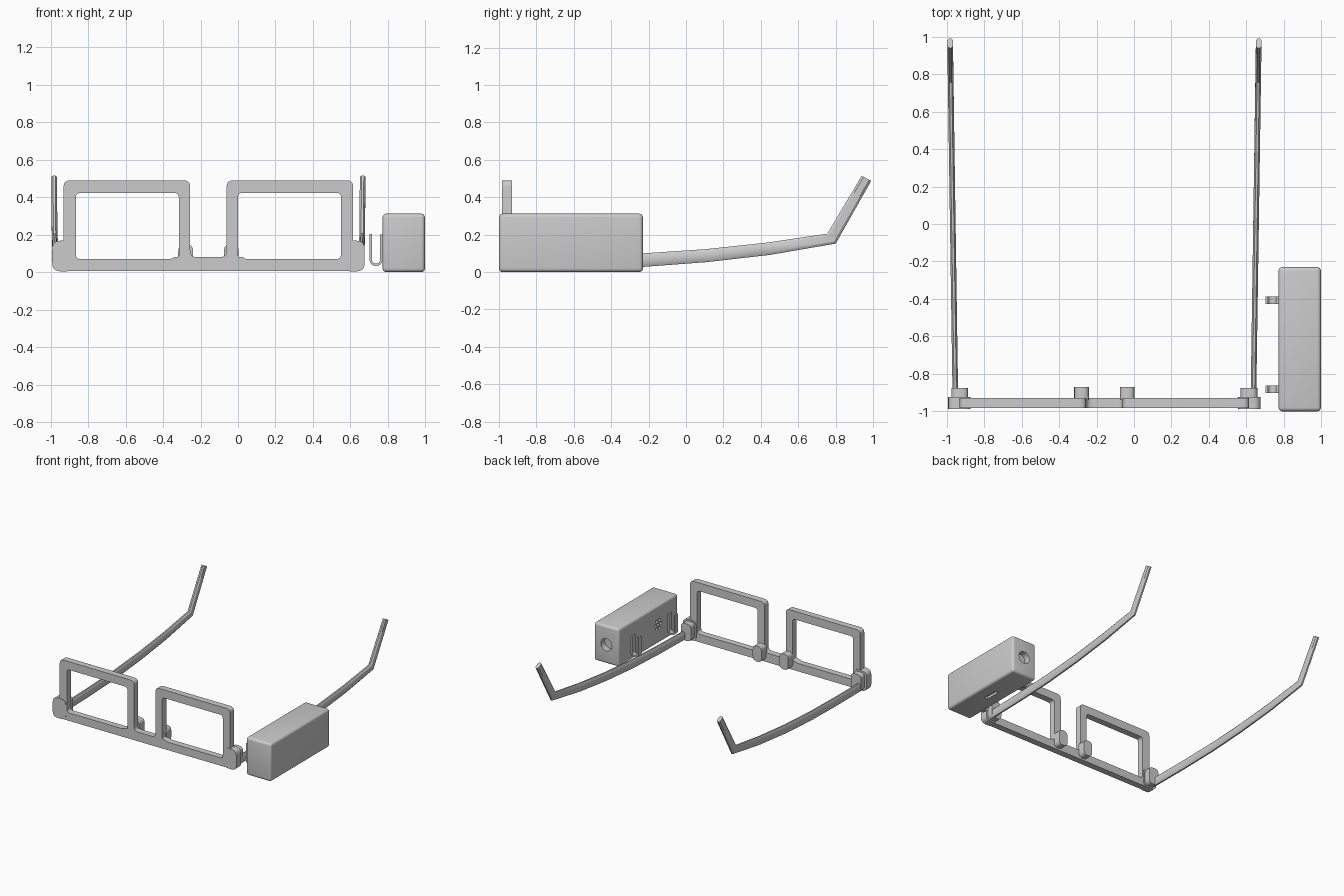
import bpy, bmesh, math
from mathutils import Vector

if "Cube" in bpy.data.objects:
    bpy.data.objects.remove(bpy.data.objects["Cube"], do_unlink=True)

grey = bpy.data.materials.new("plain_grey")
grey.use_nodes = True
grey.diffuse_color = (0.6, 0.6, 0.6, 1)
grey.node_tree.nodes["Principled BSDF"].inputs["Base Color"].default_value = (0.6, 0.6, 0.6, 1)

MID = -0.158   # centre line of the glasses in x


def select(ob):
    bpy.ops.object.select_all(action='DESELECT')
    ob.select_set(True)
    bpy.context.view_layer.objects.active = ob


def finish(ob):
    ob.data.materials.clear()
    ob.data.materials.append(grey)
    select(ob)
    bpy.ops.object.shade_smooth_by_angle(angle=math.radians(35))
    return ob


def from_bmesh(name, bm):
    bmesh.ops.recalc_face_normals(bm, faces=bm.faces)
    me = bpy.data.meshes.new(name)
    bm.to_mesh(me)
    bm.free()
    ob = bpy.data.objects.new(name, me)
    bpy.context.collection.objects.link(ob)
    return ob


def rounded(points, radius, steps=5):
    """Polygon with every corner rounded."""
    out, n = [], len(points)
    for i in range(n):
        p = Vector(points[i])
        a, b = Vector(points[i - 1]) - p, Vector(points[(i + 1) % n]) - p
        r = min(radius, a.length * 0.45, b.length * 0.45)
        a, b = p + a.normalized() * r, p + b.normalized() * r
        for k in range(steps + 1):
            t = k / steps
            out.append(a * (1 - t) ** 2 + p * 2 * t * (1 - t) + b * t * t)
    return out


def rect(x0, x1, z0, z1):
    return [(x0, z0), (x1, z0), (x1, z1), (x0, z1)]


def plate(name, outlines, y0, y1, bevel=0.0):
    """Fill outlines (x, z), holes included, and extrude them along y."""
    cu = bpy.data.curves.new(name, 'CURVE')
    cu.dimensions, cu.fill_mode = '2D', 'BOTH'
    cu.extrude = (y1 - y0) / 2
    for line in outlines:
        sp = cu.splines.new('POLY')
        sp.points.add(len(line) - 1)
        for pt, (x, z) in zip(sp.points, line):
            pt.co = (x, z, 0, 1)
        sp.use_cyclic_u = True
    ob = bpy.data.objects.new(name, cu)
    bpy.context.collection.objects.link(ob)
    ob.location.y = (y0 + y1) / 2
    ob.rotation_euler.x = math.pi / 2
    select(ob)
    bpy.ops.object.convert(target='MESH')
    bpy.ops.object.transform_apply(location=True, rotation=True, scale=True)
    ob = bpy.context.object
    bm = bmesh.new()
    bm.from_mesh(ob.data)
    bmesh.ops.remove_doubles(bm, verts=bm.verts, dist=0.0003)
    bmesh.ops.recalc_face_normals(bm, faces=bm.faces)
    bm.to_mesh(ob.data)
    bm.free()
    return finish(ob)


def box(name, lo, hi):
    bm = bmesh.new()
    bmesh.ops.create_cube(bm, size=1)
    for v in bm.verts:
        v.co = [l + (c + 0.5) * (h - l) for l, h, c in zip(lo, hi, v.co)]
    return from_bmesh(name, bm)


def rod(name, centre, radius, depth, axis):
    bm = bmesh.new()
    bmesh.ops.create_cone(bm, cap_ends=True, segments=24, radius1=radius,
                          radius2=radius, depth=depth)
    ob = from_bmesh(name, bm)
    ob.location = centre
    ob.rotation_euler = Vector(axis).to_track_quat('Z', 'Y').to_euler()
    return ob


# Front frame: one outline with two lens openings
half = [(0.097, 0.08), (0.097, 0.49), (0.773, 0.49), (0.773, 0.005)]
outer = [(MID + u, z) for u, z in half] + [(MID - u, z) for u, z in reversed(half)]
opening = [(0.158, 0.08), (0.185, 0.08), (0.2, 0.07), (0.708, 0.07), (0.708, 0.423), (0.158, 0.423)]
holes = [rounded([(MID + s * u, z) for u, z in opening], 0.025) for s in (1, -1)]
plate("front_frame", [rounded(outer, 0.035)] + holes, -0.983, -0.93)


def temple(name, s):
    """Chamfered arm swept back along pairs of top and bottom points (y, z)."""
    stations = [((-0.9, 0.085), (-0.9, 0.015)), ((-0.55, 0.09), (-0.55, 0.018)),
                ((-0.23, 0.1), (-0.225, 0.028)), ((0.1, 0.122), (0.11, 0.053)),
                ((0.43, 0.157), (0.45, 0.092)), ((0.755, 0.205), (0.8, 0.152)),
                ((0.94, 0.515), (0.99, 0.487))]
    section = [(0.4, 0), (1, 0.2), (1, 0.8), (0.4, 1)]
    section += [(-w, t) for w, t in reversed(section)]
    bm = bmesh.new()
    rings = []
    for top, bottom in stations:
        x = MID + s * (0.796 + 0.015 * (top[0] + 0.9))
        ring = []
        for w, t in section:
            y, z = Vector(top).lerp(Vector(bottom), t)
            ring.append(bm.verts.new((x + w * 0.015, y, z)))
        rings.append(ring)
    for a, b in zip(rings, rings[1:]):
        for i in range(len(a)):
            bm.faces.new((a[i - 1], a[i], b[i], b[i - 1]))
    bm.faces.new(rings[0])
    bm.faces.new(rings[-1])
    finish(from_bmesh(name, bm))


# Paired parts on both sides of the glasses
for side, s in (("left", 1), ("right", -1)):
    def block(part, u0, u1, z0, z1, y0, y1, r):
        x0, x1 = sorted((MID + s * u0, MID + s * u1))
        plate(side + "_" + part, [rounded(rect(x0, x1, z0, z1), r)], y0, y1)
    block("end_piece", 0.714, 0.834, 0.004, 0.168, -0.987, -0.924, 0.045)
    block("hinge", 0.727, 0.817, 0.015, 0.155, -0.926, -0.876, 0.035)
    block("nose_pad", 0.082, 0.161, 0.02, 0.147, -0.94, -0.87, 0.035)
    temple(side + "_temple", s)

# Side module: rounded case with recesses cut into it
case = box("module_case", (0.772, -1, 0), (0.998, -0.23, 0.312))
bev = case.modifiers.new("round", 'BEVEL')
bev.width, bev.segments = 0.02, 4
cutters = [rod("lens_cutter", (0.885, -0.23, 0.156), 0.05, 0.1, (0, 1, 0)),
           box("port_cutter", (0.87, -0.68, -0.02), (0.9, -0.555, 0.02))]
spots = [(0, 0)] + [(0.038 * math.cos(k * math.pi / 3), 0.038 * math.sin(k * math.pi / 3))
                    for k in range(6)]
for dy, dz in spots:
    cutters.append(rod("vent_cutter", (0.772, -0.74 + dy, 0.156 + dz), 0.012, 0.04, (1, 0, 0)))
for cutter in cutters:
    cut = case.modifiers.new("cut", 'BOOLEAN')
    cut.operation, cut.object, cut.solver = 'DIFFERENCE', cutter, 'EXACT'
    cutter.hide_render = True
select(case)
for name in [m.name for m in case.modifiers]:
    bpy.ops.object.modifier_apply(modifier=name)
for cutter in cutters:
    bpy.data.objects.remove(cutter, do_unlink=True)
finish(case)

# U-shaped clips holding the module to the arm
def arc(radius):
    return [(0.737 - radius * math.cos(k * math.pi / 12), 0.068 - radius * math.sin(k * math.pi / 12))
            for k in range(13)]

clip = [(0.702, 0.203)] + arc(0.035) + [(0.772, 0.2), (0.759, 0.2)]
clip += list(reversed(arc(0.022))) + [(0.715, 0.203)]
for name, y in (("front", -0.882), ("rear", -0.407)):
    plate(name + "_clip", [clip], y - 0.019, y + 0.019)
    finish(box(name + "_clip_mount", (0.762, y - 0.019, 0.115), (0.78, y + 0.019, 0.145)))
